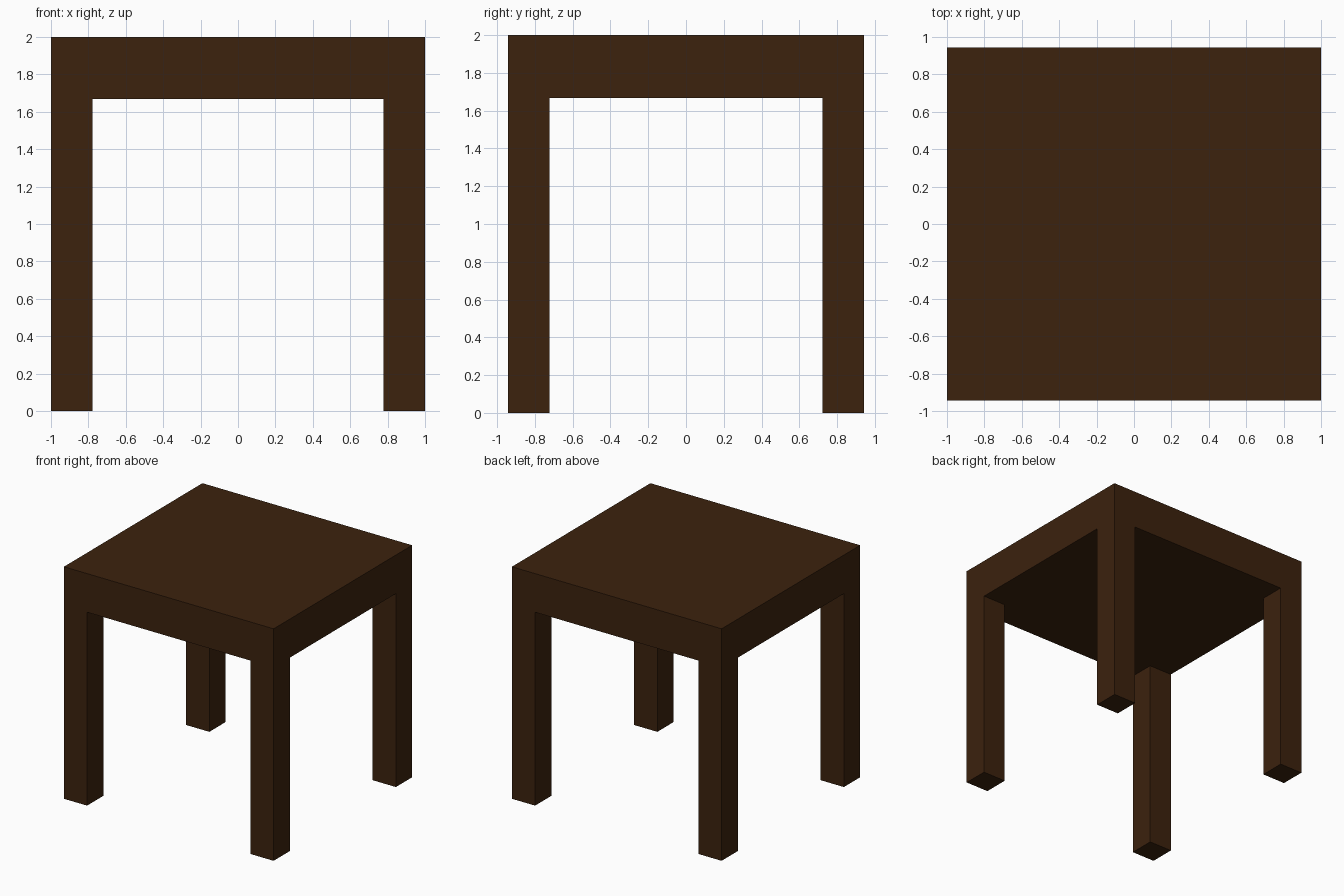
import bpy

if "Cube" in bpy.data.objects:
    bpy.data.objects.remove(bpy.data.objects["Cube"])

HALF_X, HALF_Y = 1.0, 0.943
HEIGHT, UNDERSIDE = 2.0, 1.667
LEG = 0.221

wood = bpy.data.materials.new("dark brown wood")
wood.diffuse_color = (0.0450, 0.0160, 0.0042, 1.0)
wood.use_nodes = True
wood.node_tree.nodes["Principled BSDF"].inputs["Base Color"].default_value = wood.diffuse_color


def box(name, lo, hi):
    """Axis-aligned box between two corners."""
    centre = [(a + b) / 2 for a, b in zip(lo, hi)]
    bpy.ops.mesh.primitive_cube_add(size=1, location=centre)
    ob = bpy.context.object
    ob.name = ob.data.name = name
    ob.scale = [b - a for a, b in zip(lo, hi)]
    bpy.ops.object.transform_apply(location=False, rotation=False, scale=True)
    ob.data.materials.append(wood)
    return ob


# Thick solid table top
box("table_top", (-HALF_X, -HALF_Y, UNDERSIDE), (HALF_X, HALF_Y, HEIGHT))

# Four square legs, flush with the corners of the top
for side, sx in (("left", -1), ("right", 1)):
    for end, sy in (("front", -1), ("back", 1)):
        x = sorted((sx * HALF_X, sx * (HALF_X - LEG)))
        y = sorted((sy * HALF_Y, sy * (HALF_Y - LEG)))
        box(f"{end}_{side}_leg", (x[0], y[0], 0), (x[1], y[1], UNDERSIDE))
